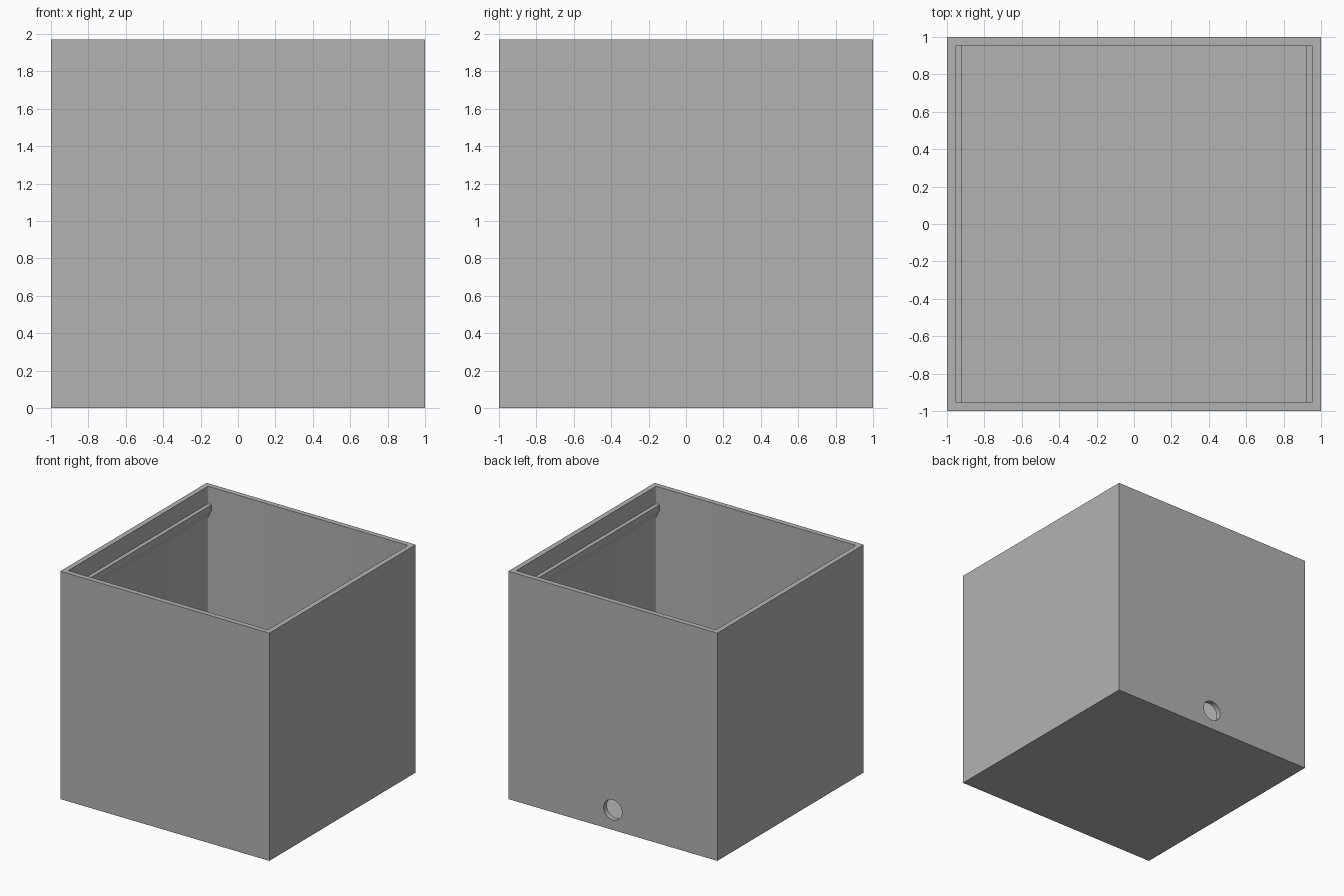
import bpy
import bmesh
import math
from mathutils import Matrix, Vector

HEIGHT = 1.97
INNER = 0.955      # half width of the cavity
FLOOR = 0.045

default = bpy.data.objects.get("Cube")
if default:
    bpy.data.objects.remove(default, do_unlink=True)

grey = bpy.data.materials.new("plain grey")
grey.use_nodes = True
colour = (0.45, 0.45, 0.45, 1)
grey.diffuse_color = colour
grey.node_tree.nodes["Principled BSDF"].inputs["Base Color"].default_value = colour


def finish(name, bm):
    bmesh.ops.recalc_face_normals(bm, faces=bm.faces)
    mesh = bpy.data.meshes.new(name)
    bm.to_mesh(mesh)
    bm.free()
    obj = bpy.data.objects.new(name, mesh)
    bpy.context.collection.objects.link(obj)
    mesh.materials.append(grey)
    return obj


def box(name, half, low, high, corner=0):
    bm = bmesh.new()
    size = Matrix.Diagonal((2 * half, 2 * half, high - low, 1))
    move = Matrix.Translation((0, 0, (low + high) / 2))
    bmesh.ops.create_cube(bm, size=1, matrix=move @ size)
    if corner:
        upright = [e for e in bm.edges
                   if abs(e.verts[0].co.z - e.verts[1].co.z) > 0.1]
        bmesh.ops.bevel(bm, geom=upright, offset=corner, segments=4,
                        profile=0.5, affect='EDGES')
    return finish(name, bm)


def cut(target, cutter):
    cutter.hide_render = True
    mod = target.modifiers.new("cut", 'BOOLEAN')
    mod.operation = 'DIFFERENCE'
    mod.solver = 'EXACT'
    mod.object = cutter
    bpy.context.view_layer.objects.active = target
    bpy.ops.object.modifier_apply(modifier=mod.name)
    bpy.data.objects.remove(cutter, do_unlink=True)


# Open-topped shell
shell = box("planter_shell", 1, 0, HEIGHT)
cut(shell, box("cavity_cutter", INNER, FLOOR, HEIGHT + 0.2, corner=0.01))

# Round drain hole through the back wall
bm = bmesh.new()
bmesh.ops.create_cone(bm, cap_ends=True, segments=48, radius1=0.088,
                      radius2=0.088, depth=0.2,
                      matrix=Matrix.Translation((0, 0.98, 0.173))
                      @ Matrix.Rotation(math.pi / 2, 4, 'X'))
cut(shell, finish("drain_cutter", bm))

# Support ledges on the two side walls: flat top, sloped underside
ledge_profile = [(0.96, 1.82), (0.92, 1.82), (0.92, 1.775), (0.955, 1.70), (0.96, 1.70)]
for name, side in (("left_ledge", 1), ("right_ledge", -1)):
    bm = bmesh.new()
    end = bm.faces.new([bm.verts.new((side * x, -INNER, z)) for x, z in ledge_profile])
    new = bmesh.ops.extrude_face_region(bm, geom=[end])["geom"]
    bmesh.ops.translate(bm, vec=Vector((0, 2 * INNER, 0)),
                        verts=[v for v in new if isinstance(v, bmesh.types.BMVert)])
    finish(name, bm)

# Smooth the bore and rounded corners, keep the box edges crisp
bpy.ops.object.select_all(action='DESELECT')
shell.select_set(True)
bpy.context.view_layer.objects.active = shell
bpy.ops.object.shade_smooth_by_angle(angle=math.radians(30))
